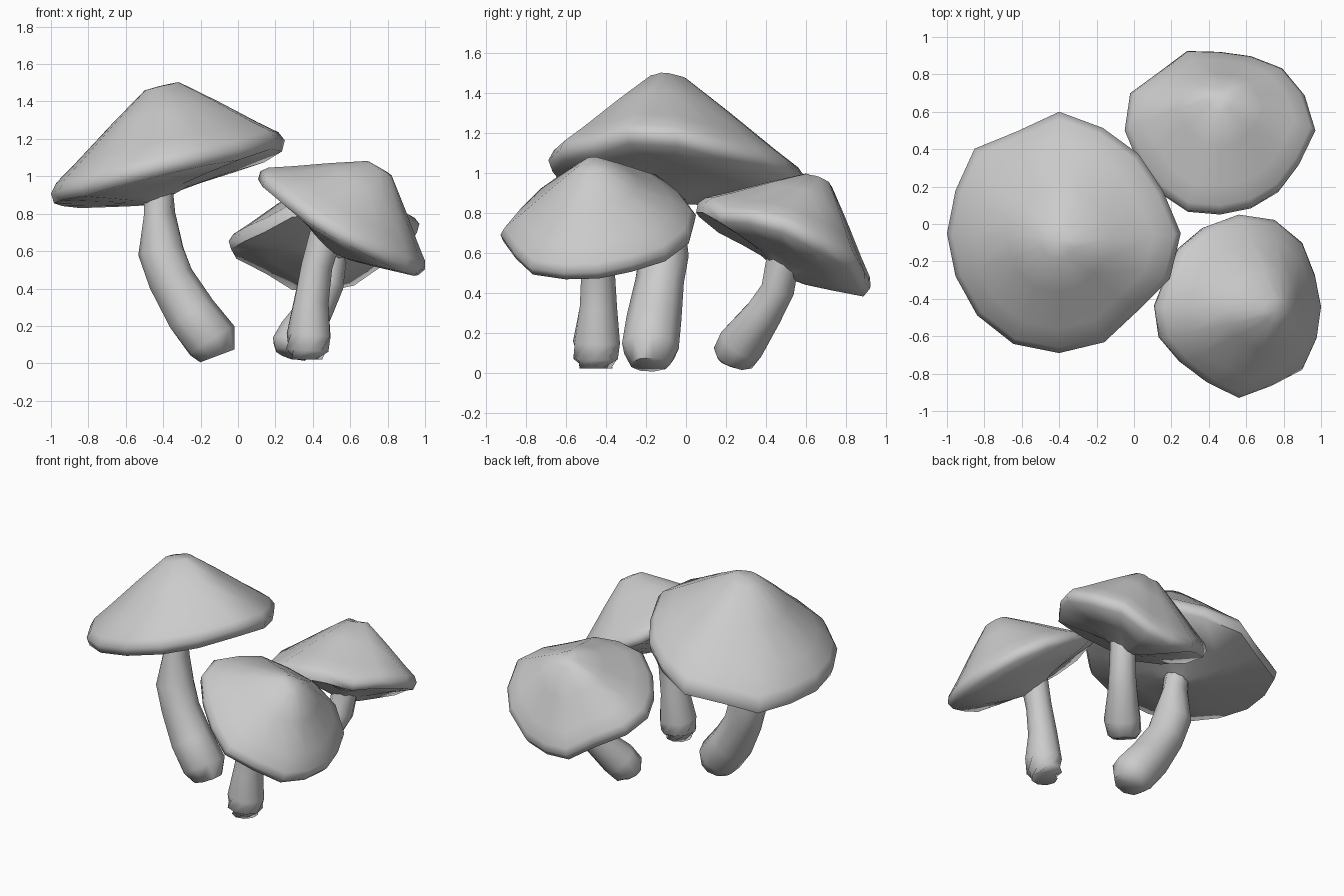
import bpy, bmesh, math
from mathutils import Vector

old = bpy.data.objects.get("Cube")
if old:
    bpy.data.objects.remove(old, do_unlink=True)

GREY = (0.6, 0.6, 0.6, 1)
grey = bpy.data.materials.new("plain_grey")
grey.use_nodes = True
grey.diffuse_color = GREY
grey.node_tree.nodes["Principled BSDF"].inputs["Base Color"].default_value = GREY

# Cap profile: (fraction of rim distance, fraction of apex height)
CAP_TOP = [(0.15, 0.98), (0.45, 0.66), (0.78, 0.29), (0.95, 0.11), (1.0, 0.0), (0.975, -0.12)]
# Underside: (blend from lip to stem top, sag towards the stem top height)
GILLS = [(0.4, 0.3), (0.7, 0.55), (0.86, 0.78)]


def skin(name, rings, start, end):
    """Join matching rings of points into a closed smooth body."""
    bm = bmesh.new()
    loops = [[bm.verts.new(p) for p in ring] for ring in rings]
    count = len(loops[0])
    for a, b in zip(loops, loops[1:]):
        for i in range(count):
            j = (i + 1) % count
            bm.faces.new((a[i], a[j], b[j], b[i]))
    for point, loop in ((start, loops[0]), (end, loops[-1])):
        tip = bm.verts.new(point)
        for i in range(count):
            bm.faces.new((tip, loop[i], loop[(i + 1) % count]))
    bmesh.ops.recalc_face_normals(bm, faces=bm.faces)
    mesh = bpy.data.meshes.new(name)
    bm.to_mesh(mesh)
    bm.free()
    mesh.materials.append(grey)
    obj = bpy.data.objects.new(name, mesh)
    bpy.context.collection.objects.link(obj)
    bpy.ops.object.select_all(action='DESELECT')
    obj.select_set(True)
    bpy.context.view_layer.objects.active = obj
    bpy.ops.object.shade_smooth_by_angle(angle=math.radians(70))


def cap(name, centre, slope, apex, hub, radii, lift):
    """Tilted cone with an uneven, wavy rim, a rounded lip and a shallow underside."""
    centre, apex, hub = Vector(centre), Vector(apex), Vector(hub)
    rise = apex - centre
    spokes = []
    for i, r in enumerate(radii):
        a = math.tau * i / len(radii)
        x, y = r * math.cos(a), r * math.sin(a)
        spokes.append(Vector((x, y, x * slope[0] + y * slope[1] + lift.get(i, 0))))
    rings = [[centre + s * t + rise * h for s in spokes] for t, h in CAP_TOP]
    lip = rings[-1]
    for t, sag in GILLS:
        ring = []
        for p in lip:
            q = p.lerp(hub, t)
            q.z = p.z + (hub.z - p.z) * sag
            ring.append(q)
        rings.append(ring)
    skin(name, rings, apex, hub)


def stem(name, path, sides=9):
    """Bent tube through (x, y, z, radius) stations."""
    pts = [Vector(p[:3]) for p in path]
    rings = []
    for i, p in enumerate(pts):
        along = pts[min(i + 1, len(pts) - 1)] - pts[max(i - 1, 0)]
        turn = along.to_track_quat('Z', 'Y')
        ring = []
        for k in range(sides):
            a = math.tau * k / sides
            q = p + turn @ Vector((math.cos(a), math.sin(a), 0)) * path[i][3]
            q.z = max(q.z, 0)
            ring.append(q)
        rings.append(ring)
    skin(name, rings, pts[0], pts[-1])


# Large mushroom on the right
cap("large_cap", (-0.4, -0.05, 1.02), (0.235, -0.07), (-0.41, -0.09, 1.485), (-0.43, -0.08, 0.85),
    [.65, .60, .60, .61, .65, .59, .64, .60, .60, .60, .62, .64, .64, .63, .59, .64],
    {0: .02, 7: .02, 8: .03, 9: .02, 15: .03})
stem("large_stem", [(-0.43, -0.08, 0.95, 0.08), (-0.42, -0.09, 0.8, 0.085),
                    (-0.41, -0.11, 0.6, 0.125), (-0.36, -0.13, 0.45, 0.125),
                    (-0.25, -0.16, 0.26, 0.14), (-0.14, -0.18, 0.12, 0.145),
                    (-0.11, -0.18, 0.04, 0.1)])

# Front mushroom, leaning to the left
cap("front_cap", (0.56, -0.44, 0.74), (-0.54, 0.1), (0.76, -0.47, 1.045), (0.45, -0.43, 0.62),
    [.44, .44, .48, .50, .49, .46, .44, .41, .44, .45, .43, .44, .49, .46, .48, .45],
    {6: .03, 7: .05, 8: .05, 9: .04, 10: .02})
stem("front_stem", [(0.47, -0.43, 0.7, 0.09), (0.42, -0.44, 0.52, 0.085),
                    (0.39, -0.44, 0.33, 0.095), (0.38, -0.45, 0.15, 0.12),
                    (0.37, -0.45, 0.07, 0.115), (0.37, -0.45, 0.02, 0.085)])

# Back mushroom, leaning backwards, with the rim drooping at the rear
cap("back_cap", (0.46, 0.5, 0.62), (0.09, -0.48), (0.46, 0.67, 0.97), (0.49, 0.47, 0.49),
    [.51, .49, .47, .43, .42, .46, .45, .52, .51, .47, .46, .46, .44, .44, .45, .46],
    {0: .08, 1: .08, 2: .08, 3: .01, 5: .03, 6: .08, 7: .12, 8: .08, 9: .03,
     11: .02, 12: .02, 13: .02, 15: .05})
stem("back_stem", [(0.5, 0.49, 0.6, 0.085), (0.48, 0.46, 0.42, 0.085),
                   (0.42, 0.39, 0.3, 0.095), (0.33, 0.28, 0.15, 0.12),
                   (0.28, 0.24, 0.08, 0.11), (0.27, 0.23, 0.05, 0.075)])
